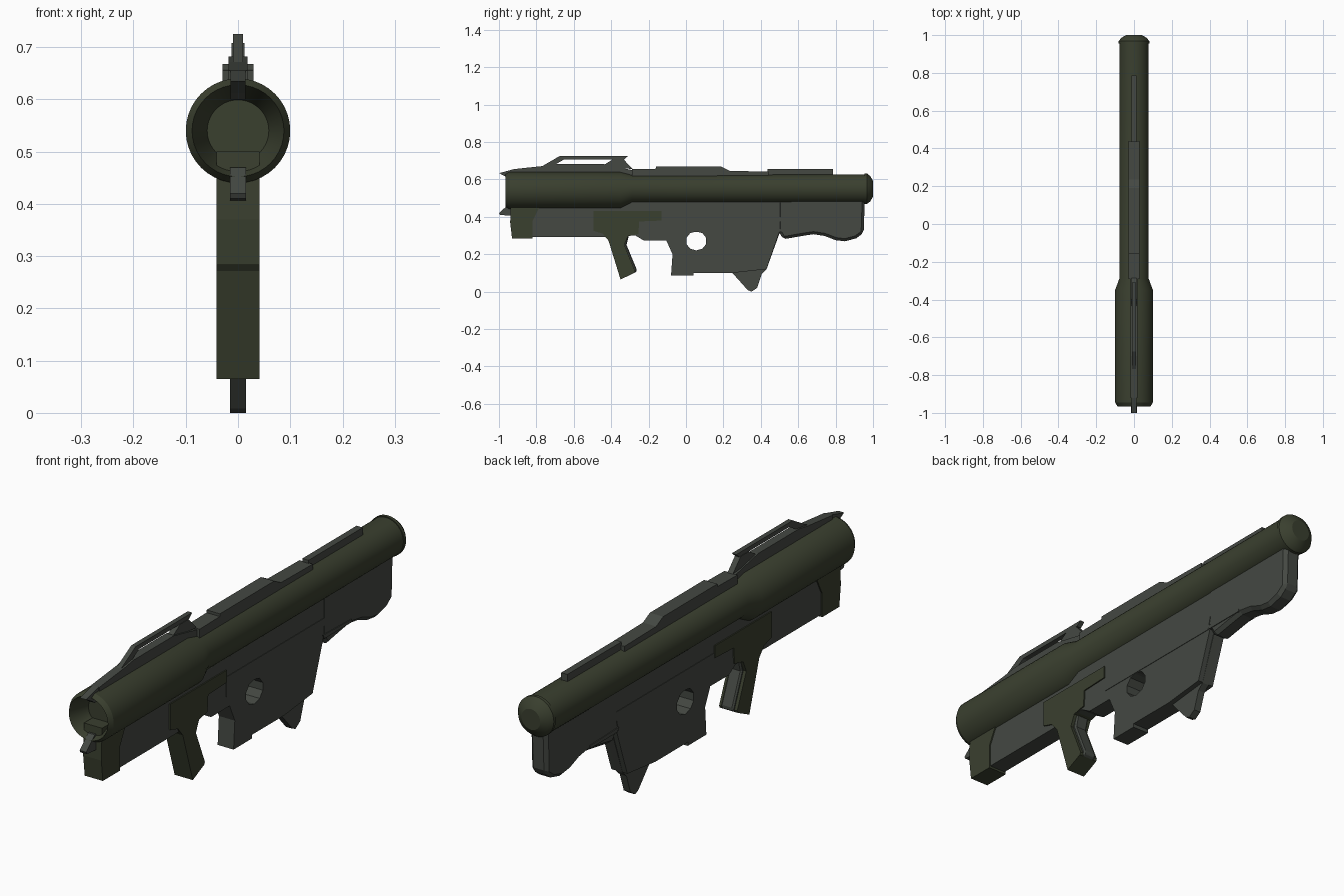
import bpy, bmesh, math


def material(name, rgb):
    m = bpy.data.materials.new(name)
    m.diffuse_color = (*rgb, 1)
    return m


OLIVE = material("olive_paint", (0.042, 0.050, 0.028))
GREY = material("dark_grey", (0.058, 0.065, 0.055))


def make_object(name, bm, mat):
    bmesh.ops.recalc_face_normals(bm, faces=bm.faces)
    me = bpy.data.meshes.new(name)
    bm.to_mesh(me)
    bm.free()
    ob = bpy.data.objects.new(name, me)
    bpy.context.collection.objects.link(ob)
    if mat:
        me.materials.append(mat)
    return ob


def plate(name, pts, half, mat, bevel=0.0):
    """Side profile of (y, z) points, extruded symmetrically across x."""
    bm = bmesh.new()
    face = bm.faces.new([bm.verts.new((-half, y, z)) for y, z in pts])
    ext = bmesh.ops.extrude_face_region(bm, geom=[face])
    moved = [v for v in ext["geom"] if isinstance(v, bmesh.types.BMVert)]
    bmesh.ops.translate(bm, verts=moved, vec=(2 * half, 0, 0))
    ob = make_object(name, bm, mat)
    if bevel:
        mod = ob.modifiers.new("bevel", "BEVEL")
        mod.width = bevel
        mod.segments = 1
        mod.limit_method = "ANGLE"
        mod.angle_limit = math.radians(40)
    return ob


def lathe(name, rings, mat, sides=40):
    """Rings of (y, radius, centre z) joined along y and capped."""
    bm = bmesh.new()
    loops = []
    for y, r, zc in rings:
        loops.append([bm.verts.new((r * math.cos(2 * math.pi * i / sides), y,
                                    zc + r * math.sin(2 * math.pi * i / sides)))
                      for i in range(sides)])
    for a, b in zip(loops, loops[1:]):
        for i in range(sides):
            j = (i + 1) % sides
            bm.faces.new((a[i], a[j], b[j], b[i]))
    bm.faces.new(loops[0])
    bm.faces.new(loops[-1])
    ob = make_object(name, bm, mat)
    bpy.context.view_layer.objects.active = ob
    ob.select_set(True)
    bpy.ops.object.shade_smooth_by_angle(angle=math.radians(25))
    ob.select_set(False)
    return ob


# launch tube: recessed muzzle, wide front sleeve, narrower rear with domed cap
lathe("launch_tube", [
    (-0.88, 0.059, 0.54), (-0.965, 0.088, 0.54), (-0.945, 0.1, 0.54),
    (-0.35, 0.1, 0.54), (-0.29, 0.078, 0.547), (0.955, 0.078, 0.549),
    (0.955, 0.081, 0.55), (0.968, 0.081, 0.55), (0.985, 0.068, 0.55),
    (1.0, 0.042, 0.55)], OLIVE)

# main receiver with finger hole
receiver = plate("receiver", [
    (-0.86, 0.52), (-0.86, 0.292), (-0.46, 0.292), (-0.27, 0.30),
    (-0.225, 0.273), (-0.105, 0.273), (-0.072, 0.2), (-0.08, 0.085),
    (0.04, 0.085), (0.04, 0.1), (0.25, 0.1), (0.43, 0.12), (0.503, 0.33),
    (0.503, 0.52)], 0.036, GREY)
hole = plate("hole_cutter", [
    (0.055 + 0.056 * math.cos(math.pi * (i + 0.5) / 5),
     0.271 + 0.051 * math.sin(math.pi * (i + 0.5) / 5)) for i in range(10)], 0.2, None)
hole.hide_render = True
cut = receiver.modifiers.new("hole", "BOOLEAN")
cut.operation = "DIFFERENCE"
cut.object = hole
bpy.context.view_layer.objects.active = receiver
bpy.ops.object.modifier_apply(modifier="hole")
bpy.data.objects.remove(hole)

# raised side panel on the receiver
plate("receiver_panel", [(-0.13, 0.40), (0.51, 0.40), (0.49, 0.32), (-0.13, 0.32)],
      0.038, GREY)

# thin fin under the receiver
plate("lower_fin", [
    (0.23, 0.12), (0.33, 0.008), (0.35, 0.0), (0.38, 0.02), (0.405, 0.095),
    (0.43, 0.118), (0.51, 0.34), (0.45, 0.34)], 0.015, GREY)

# shoulder rest with chamfered curved underside
plate("shoulder_rest", [
    (0.49, 0.52), (0.49, 0.33), (0.52, 0.28), (0.60, 0.294), (0.68, 0.307),
    (0.74, 0.298), (0.80, 0.275), (0.85, 0.269), (0.91, 0.285),
    (0.95, 0.315), (0.957, 0.52)], 0.038, GREY, 0.014)
plate("shoulder_rest_lip", [(0.49, 0.335), (0.675, 0.33), (0.675, 0.318), (0.50, 0.318)],
      0.041, GREY)

# front block under the muzzle
plate("front_block", [
    (-0.935, 0.50), (-0.94, 0.37), (-0.93, 0.283), (-0.82, 0.283),
    (-0.82, 0.38), (-0.785, 0.45), (-0.785, 0.50)], 0.041, OLIVE)

# pistol grip with grey rear inlay
plate("pistol_grip", [
    (-0.495, 0.43), (-0.13, 0.43), (-0.13, 0.38), (-0.25, 0.375),
    (-0.255, 0.308), (-0.31, 0.296), (-0.33, 0.25), (-0.272, 0.11),
    (-0.276, 0.1), (-0.35, 0.065), (-0.414, 0.272), (-0.445, 0.31),
    (-0.495, 0.325)], 0.041, OLIVE)
plate("grip_inlay", [
    (-0.37, 0.3), (-0.305, 0.3), (-0.318, 0.25), (-0.262, 0.115),
    (-0.27, 0.1), (-0.31, 0.1)], 0.028, GREY, 0.006)

# rails along the top of the tube
plate("middle_rail", [
    (-0.29, 0.61), (-0.29, 0.655), (-0.16, 0.657), (-0.16, 0.668),
    (0.19, 0.668), (0.235, 0.645), (0.44, 0.642), (0.44, 0.61)], 0.03, GREY)
plate("rear_rail", [(0.435, 0.61), (0.435, 0.655), (0.785, 0.655), (0.785, 0.61)],
      0.014, GREY)

# open carry bridge over the front sleeve
plate("bridge_base", [
    (-0.92, 0.62), (-0.92, 0.655), (-0.76, 0.672), (-0.70, 0.682),
    (-0.44, 0.682), (-0.29, 0.65), (-0.29, 0.61)], 0.018, GREY)
plate("bridge_bar", [(-0.675, 0.725), (-0.31, 0.725), (-0.33, 0.707), (-0.705, 0.707)],
      0.01, GREY)
plate("bridge_front_strut", [(-0.77, 0.67), (-0.675, 0.725), (-0.65, 0.708), (-0.715, 0.67)],
      0.01, GREY)
plate("bridge_rear_strut", [(-0.39, 0.708), (-0.335, 0.708), (-0.285, 0.655), (-0.45, 0.67)],
      0.012, GREY)

# hooks above and below the muzzle
plate("upper_hook", [
    (-1.0, 0.634), (-0.985, 0.637), (-0.92, 0.655), (-0.78, 0.665),
    (-0.78, 0.60), (-0.945, 0.60), (-0.96, 0.612)], 0.014, GREY)
plate("lower_hook", [
    (-1.0, 0.42), (-0.945, 0.47), (-0.92, 0.47), (-0.92, 0.405),
    (-0.995, 0.41)], 0.015, GREY)
